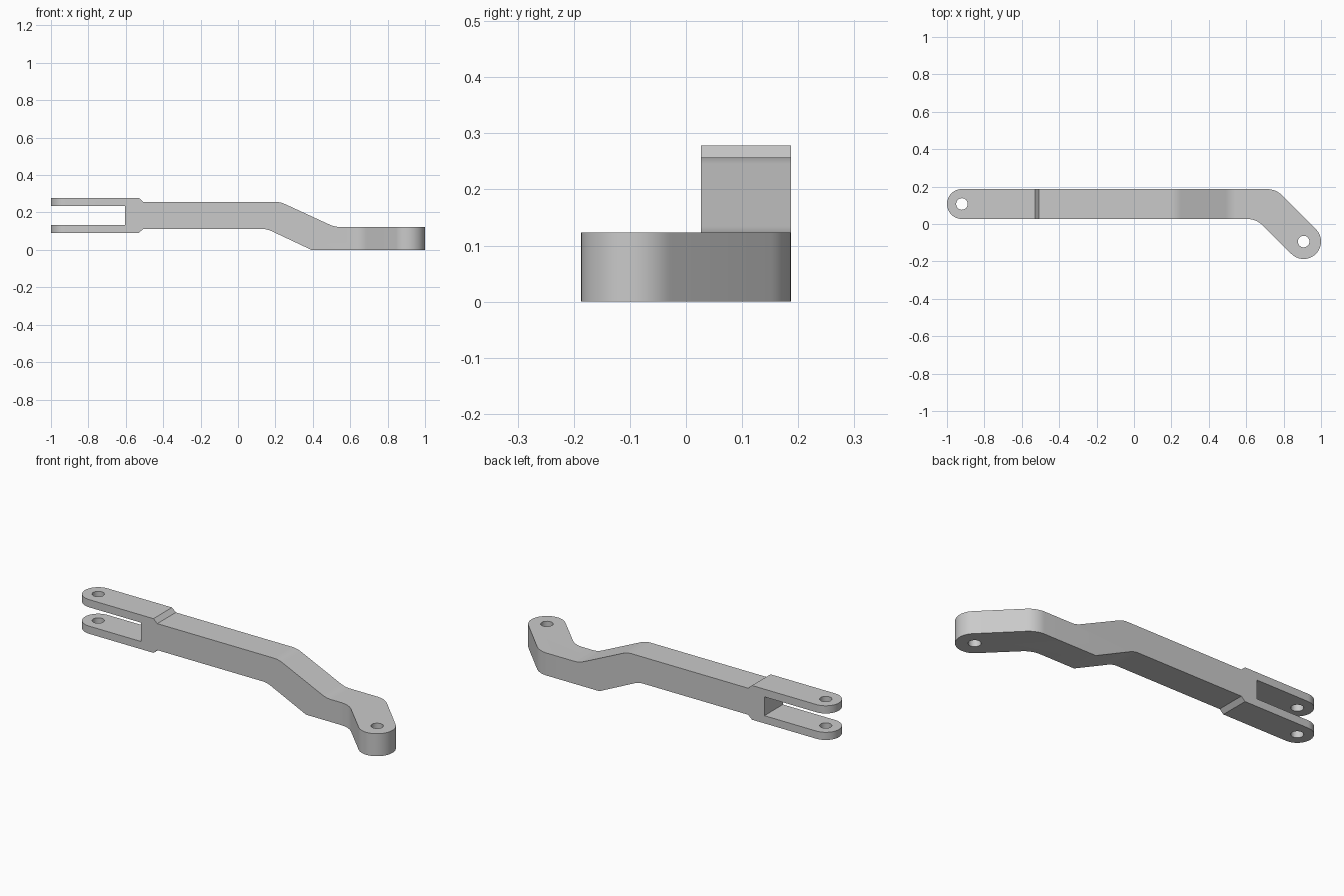
import bpy
import bmesh
import math
from mathutils import Vector

cube = bpy.data.objects.get("Cube")
if cube:
    bpy.data.objects.remove(cube, do_unlink=True)

grey = bpy.data.materials.new("plain grey")
grey.use_nodes = True
grey.diffuse_color = (0.59, 0.59, 0.59, 1)
grey.node_tree.nodes["Principled BSDF"].inputs["Base Color"].default_value = grey.diffuse_color


def arc(centre, radius, first, last, steps=24):
    angles = [math.radians(first + (last - first) * k / steps) for k in range(steps + 1)]
    return [(centre[0] + radius * math.cos(t), centre[1] + radius * math.sin(t)) for t in angles]


def fillet(points):
    """Outline from (x, y) or (x, y, radius) points, rounding those with a radius."""
    out = []
    for i, p in enumerate(points):
        if len(p) == 2:
            out.append(p)
            continue
        here = Vector(p[:2])
        a = (Vector(points[i - 1][:2]) - here).normalized()
        b = (Vector(points[(i + 1) % len(points)][:2]) - here).normalized()
        half = math.acos(a.dot(b)) / 2
        centre = here + (a + b).normalized() * p[2] / math.sin(half)
        start = here + a * p[2] / math.tan(half) - centre
        first = math.degrees(math.atan2(start.y, start.x))
        turn = math.copysign(180 - math.degrees(2 * half), b.x * a.y - b.y * a.x)
        out += arc(centre, p[2], first, first + turn, 8)
    return out


def prism(name, outline, to_3d, low, high):
    """Extrude an outline between two depths."""
    bm = bmesh.new()
    face = bm.faces.new([bm.verts.new(to_3d(p[0], p[1], low)) for p in outline])
    new = bmesh.ops.extrude_face_region(bm, geom=[face])["geom"]
    move = Vector(to_3d(0, 0, high)) - Vector(to_3d(0, 0, low))
    bmesh.ops.translate(bm, vec=move, verts=[v for v in new if isinstance(v, bmesh.types.BMVert)])
    bmesh.ops.recalc_face_normals(bm, faces=bm.faces)
    mesh = bpy.data.meshes.new(name)
    bm.to_mesh(mesh)
    bm.free()
    mesh.materials.append(grey)
    obj = bpy.data.objects.new(name, mesh)
    bpy.context.collection.objects.link(obj)
    return obj


def upright(x, z, depth):
    return (x, depth, z)


def flat(x, y, depth):
    return (x, y, depth)


def boolean(target, cutter, operation):
    mod = target.modifiers.new(cutter.name, "BOOLEAN")
    mod.operation = operation
    mod.solver = "EXACT"
    mod.object = cutter
    bpy.context.view_layer.objects.active = target
    bpy.ops.object.modifier_apply(modifier=mod.name)
    bpy.data.objects.remove(cutter, do_unlink=True)


fork_eye = (-0.92, 0.107)
arm_eye = (0.907, -0.094)

# Plan outline: straight bar, rounded fork end, bent rounded arm end
bend_outer = fillet([(0, 0.187), (0.759, 0.187, 0.12), (0.973, -0.028)])[1:-1]
bend_inner = fillet([(0.841, -0.16), (0.654, 0.027, 0.12), (0, 0.027)])[1:-1]
plan = (arc(fork_eye, 0.08, 270, 90) + bend_outer
        + arc(arm_eye, 0.093, 45, -135) + bend_inner)

# Side outline: fork slot, stepped shoulders, sloping drop to the arm
side = fillet([
    (-1.1, 0.278), (-0.53, 0.278), (-0.507, 0.257),
    (0.225, 0.257, 0.13), (0.516, 0.123, 0.13), (1.1, 0.123),
    (1.1, 0), (0.393, 0), (0.155, 0.112, 0.13),
    (-0.507, 0.112), (-0.53, 0.091), (-1.1, 0.091),
    (-1.1, 0.133), (-0.605, 0.133), (-0.605, 0.236), (-1.1, 0.236),
])

link_arm = prism("link_arm", side, upright, -0.4, 0.4)
boolean(link_arm, prism("plan_limit", plan, flat, -0.1, 0.4), "INTERSECT")

# Pin holes through the fork and the arm end
for eye in (fork_eye, arm_eye):
    boolean(link_arm, prism("pin_hole", arc(eye, 0.031, 0, 345, 23), flat, -0.1, 0.4), "DIFFERENCE")

bpy.ops.object.select_all(action="DESELECT")
link_arm.select_set(True)
bpy.context.view_layer.objects.active = link_arm
bpy.ops.object.shade_smooth_by_angle(angle=math.radians(30))
